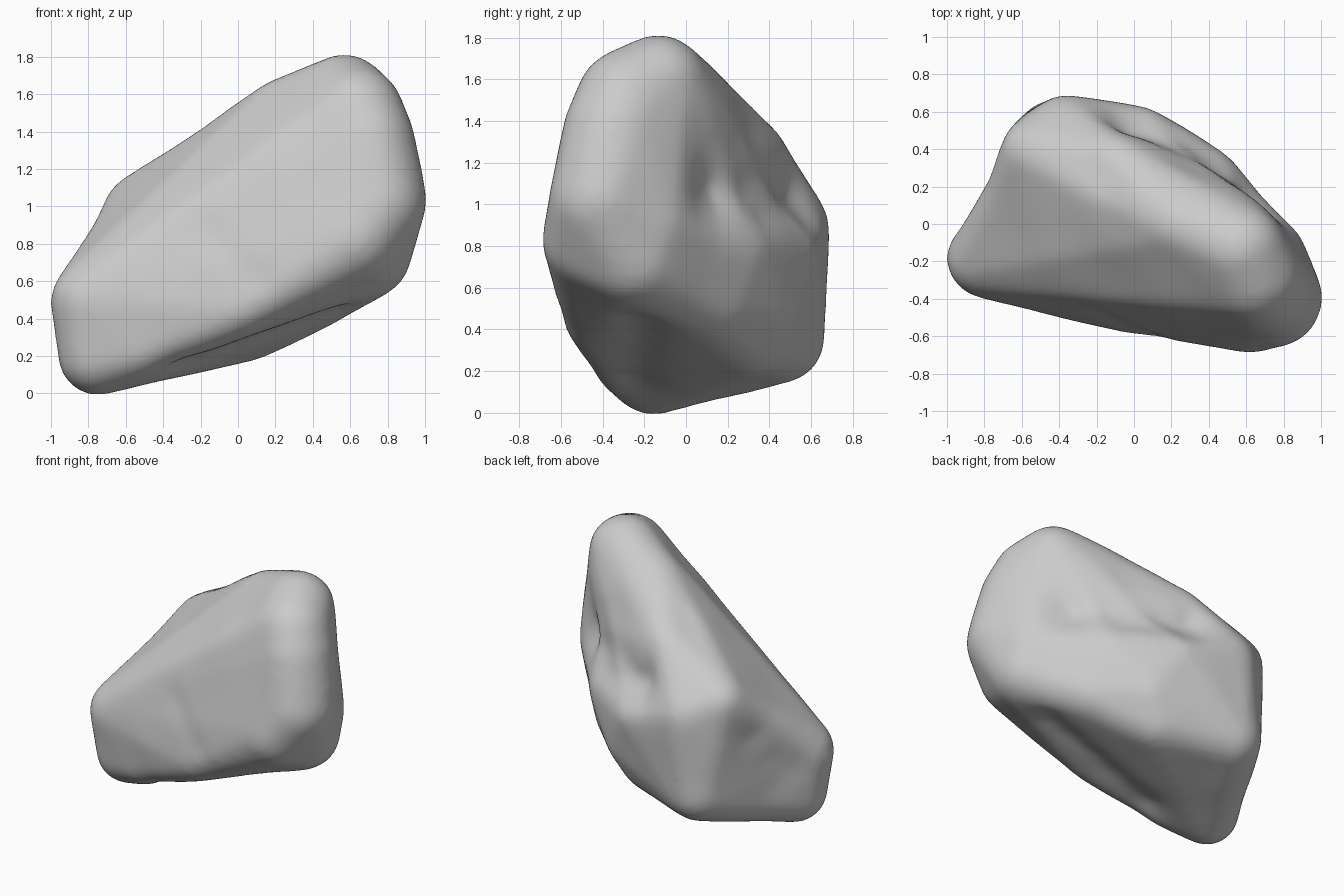
import bpy, bmesh
from mathutils import Matrix, Vector, noise

old = bpy.data.objects.get("Cube")
if old:
    bpy.data.objects.remove(old, do_unlink=True)

# Rounded masses of the boulder: x, y, z, radius
low_end = [(-.78, -.18, .49, .225), (-.75, -.16, .2, .21), (-.5, -.28, .25, .17)]
front_face = [(0, -.43, .46, .16), (.62, -.44, .83, .25), (.75, -.4, 1.02, .26),
              (.69, -.33, 1.35, .26), (.1, -.16, .95, .235)]
peak = [(.57, -.13, 1.58, .235), (.64, -.28, 1.5, .25)]
ridge = [(.25, 0, 1.48, .21), (-.1, .29, 1.22, .2), (-.52, .38, .97, .2)]
back_face = [(-.35, .45, .88, .24), (-.42, .45, .36, .22), (0, .4, .78, .24),
             (.15, .33, .52, .21), (.35, .16, .8, .26), (.7, -.19, .9, .23)]
underside = [(.05, .3, .38, .21), (.38, .1, .55, .22), (.68, -.25, .75, .25)]

# Wrap one skin around all the masses
bm = bmesh.new()
for x, y, z, radius in low_end + front_face + peak + ridge + back_face + underside:
    bmesh.ops.create_icosphere(bm, subdivisions=3, radius=radius,
                               matrix=Matrix.Translation((x, y, z)))
skin = bmesh.new()
for v in bm.verts:
    skin.verts.new(v.co)
bm.free()
bmesh.ops.convex_hull(skin, input=skin.verts)
bmesh.ops.delete(skin, geom=[v for v in skin.verts if not v.link_faces],
                 context='VERTS')
mesh = bpy.data.meshes.new("boulder")
skin.to_mesh(mesh)
skin.free()
boulder = bpy.data.objects.new("boulder", mesh)
bpy.context.collection.objects.link(boulder)

remesh = boulder.modifiers.new("even_grid", 'REMESH')
remesh.mode = 'VOXEL'
remesh.voxel_size = 0.025
smooth = boulder.modifiers.new("round_off", 'SMOOTH')
smooth.factor = 0.5
smooth.iterations = 16

graph = bpy.context.evaluated_depsgraph_get()
rounded = bpy.data.meshes.new_from_object(boulder.evaluated_get(graph))
boulder.modifiers.clear()
boulder.data = rounded
rounded.name = "boulder"


def distance_to_line(p, a, b):
    """Distance from p to the segment a-b."""
    ab = b - a
    t = max(0, min(1, (p - a).dot(ab) / ab.length_squared))
    return (p - a - ab * t).length


# Grooves and hollows: start, end, width, depth
hollows = [((0, .5, 1.02), (.6, .12, 1.05), .16, .09),       # back hollow
           ((.18, .42, .93), (.36, .3, .93), .07, .05),      # back pit
           ((.32, .22, 1.27), (.62, .06, 1.22), .17, .035),  # below the peak
           ((-.3, -.25, .16), (.5, -.22, .46), .14, .04),    # underside groove
           ((-.82, .1, .5), (-.72, .25, .75), .2, .04),      # low end hollow
           ((-.3, .35, 1.2), (-.15, .25, 1.42), .14, .02),   # ridge saddle
           ((-.15, -.42, .85), (.1, -.55, .6), .1, .015)]    # front dimple
hollows = [(Vector(a), Vector(b), w, d) for a, b, w, d in hollows]

rounded.update()
moved = []
for v in rounded.vertices:
    push = noise.noise(v.co * 3) * 0.006
    for a, b, width, depth in hollows:
        near = 2.718 ** -((distance_to_line(v.co, a, b) / width) ** 2)
        push += depth * near * (1 + noise.noise(v.co * 6) * 0.15)
    moved.append(v.co - v.normal * push)
for v, p in zip(rounded.vertices, moved):
    v.co = p
rounded.update()

# Plain stone colour
stone = bpy.data.materials.new("grey_stone")
stone.use_nodes = True
colour = (0.6, 0.6, 0.6, 1)
stone.diffuse_color = colour
shader = stone.node_tree.nodes["Principled BSDF"]
shader.inputs["Base Color"].default_value = colour
shader.inputs["Roughness"].default_value = 0.9
rounded.materials.clear()
rounded.materials.append(stone)
for face in rounded.polygons:
    face.use_smooth = True
    face.material_index = 0
